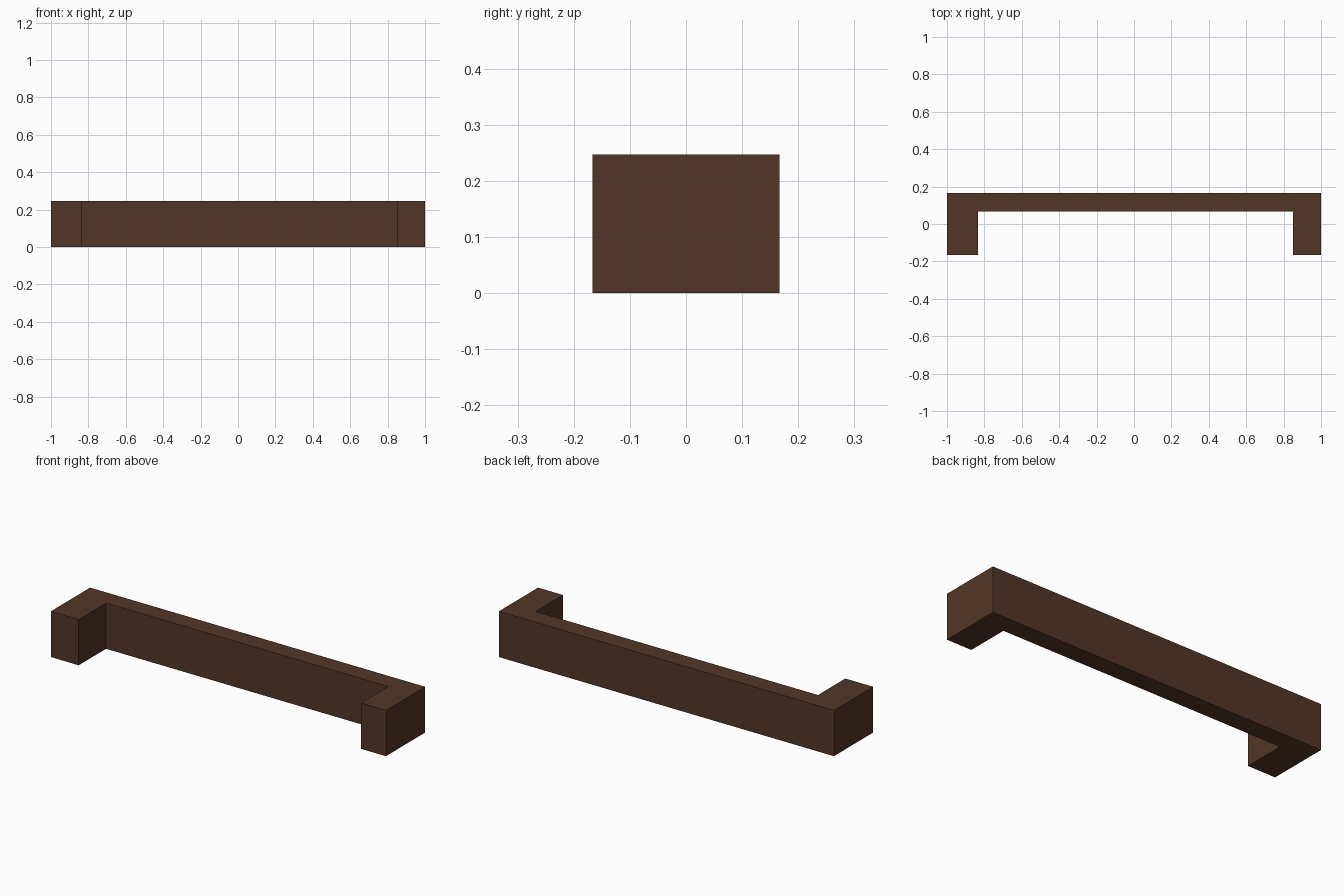
import bpy
import bmesh

if "Cube" in bpy.data.objects:
    bpy.data.objects.remove(bpy.data.objects["Cube"])

HEIGHT = 0.247
DEPTH = 0.167          # half depth
BACK = 0.066           # inner face of the long back panel
LEFT, RIGHT = -0.834, 0.851   # inner faces of the two end returns

wood = bpy.data.materials.new("dark brown wood")
wood.diffuse_color = (0.087, 0.036, 0.019, 1.0)
wood.use_nodes = True
wood.node_tree.nodes["Principled BSDF"].inputs["Base Color"].default_value = wood.diffuse_color

# U-shaped counter: one plan outline extruded upwards
outline = [(-1, DEPTH), (-1, -DEPTH), (LEFT, -DEPTH), (LEFT, BACK),
           (RIGHT, BACK), (RIGHT, -DEPTH), (1, -DEPTH), (1, DEPTH)]

bm = bmesh.new()
base = bm.faces.new([bm.verts.new((x, y, 0)) for x, y in outline])
result = bmesh.ops.extrude_face_region(bm, geom=[base], use_keep_orig=True)
top = [v for v in result["geom"] if isinstance(v, bmesh.types.BMVert)]
bmesh.ops.translate(bm, verts=top, vec=(0, 0, HEIGHT))
bmesh.ops.recalc_face_normals(bm, faces=bm.faces)

mesh = bpy.data.meshes.new("u_shaped_beam")
bm.to_mesh(mesh)
bm.free()
mesh.materials.append(wood)
beam = bpy.data.objects.new("u_shaped_beam", mesh)
bpy.context.collection.objects.link(beam)
